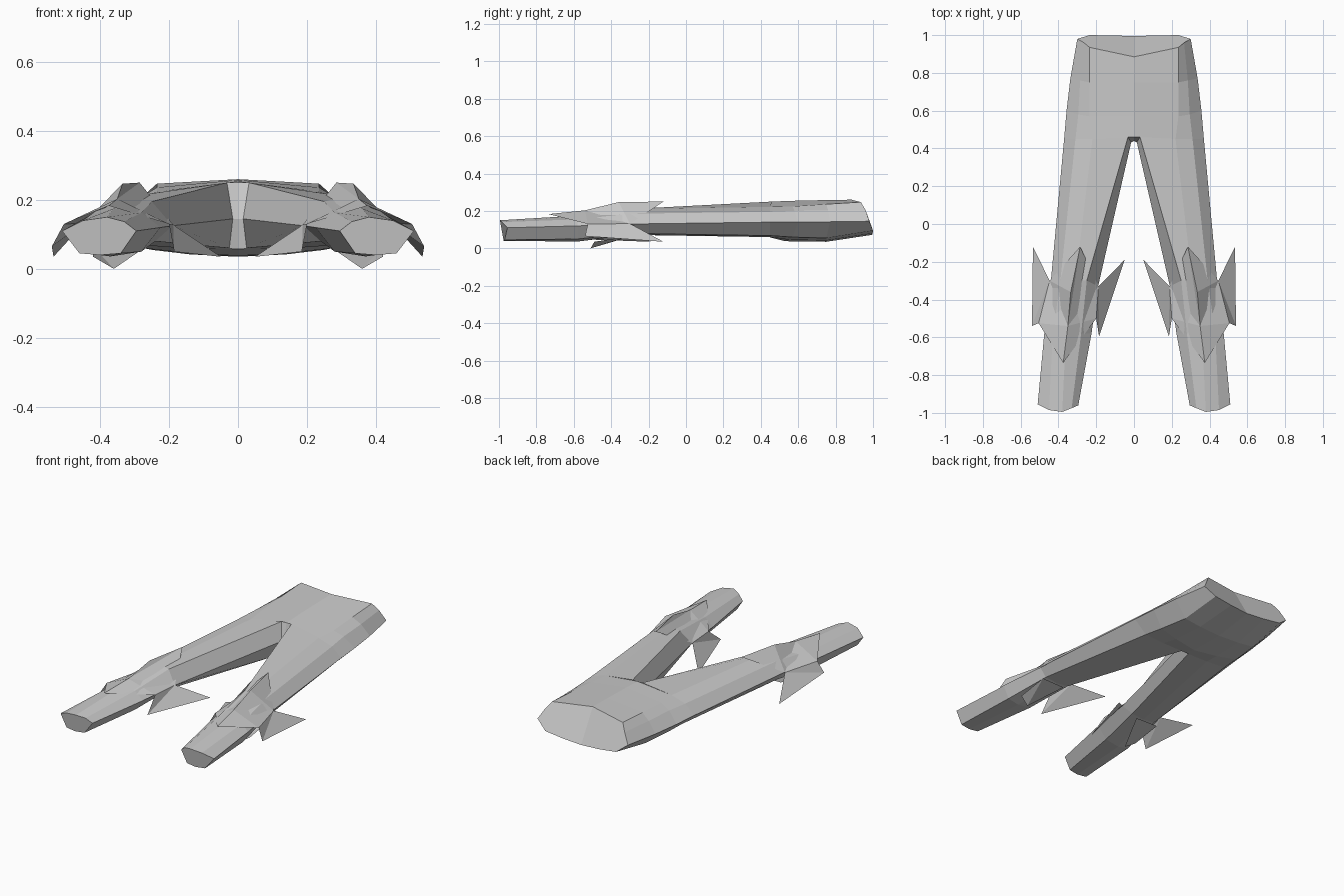
import bpy
import bmesh

cube = bpy.data.objects.get("Cube")
if cube:
    bpy.data.objects.remove(cube, do_unlink=True)

cloth = bpy.data.materials.new("light_grey")
cloth.use_nodes = True
grey = (0.6, 0.6, 0.6, 1.0)
cloth.diffuse_color = grey
cloth.node_tree.nodes["Principled BSDF"].inputs["Base Color"].default_value = grey


def finish(name, bm, recalc=True):
    """Turn a half-model bmesh into an object mirrored across x = 0."""
    bmesh.ops.remove_doubles(bm, verts=bm.verts, dist=0.0005)
    bmesh.ops.dissolve_degenerate(bm, edges=bm.edges, dist=0.0005)
    if recalc:
        bmesh.ops.recalc_face_normals(bm, faces=bm.faces)
    mesh = bpy.data.meshes.new(name)
    bm.to_mesh(mesh)
    bm.free()
    mesh.materials.append(cloth)
    obj = bpy.data.objects.new(name, mesh)
    bpy.context.collection.objects.link(obj)
    mirror = obj.modifiers.new("mirror", "MIRROR")
    mirror.use_clip = True
    return obj


def loft(bm, rings, closed):
    """Bridge neighbouring rings of points with quads."""
    loops = [[bm.verts.new(p) for p in ring] for ring in rings]
    for a, b in zip(loops, loops[1:]):
        n = len(a)
        for i in range(n if closed else n - 1):
            j = (i + 1) % n
            bm.faces.new((a[i], a[j], b[j], b[i]))
    return loops


# Half sections run: top centre, over the outer side, to bottom centre
waist = [(0, .885, .26), (.235, .935, .247), (.265, .96, .205), (.30, .98, .145),
         (.235, 1.0, .095), (.12, .998, .08), (0, .995, .072)]
hips = [(0, .75, .258), (.235, .75, .236), (.285, .76, .203), (.337, .77, .142),
        (.25, .75, .055), (.14, .75, .042), (0, .75, .035)]
seat = [(0, .57, .254), (.235, .57, .224), (.295, .58, .2), (.357, .60, .14),
        (.275, .57, .06), (.15, .55, .046), (0, .53, .038)]
fork = [(0, .46, .25), (.22, .45, .222), (.31, .45, .195), (.37, .45, .14),
        (.29, .45, .068), (.16, .45, .06), (0, .45, .058)]

# Closed leg sections add an inner seam point at the end
thigh = [(.032, .46, .25)] + fork[1:6] + [(.025, .45, .06), (.015, .432, .145)]
knee = [(.25, -.30, .195), (.31, -.30, .21), (.39, -.30, .185), (.44, -.30, .13),
        (.40, -.30, .08), (.32, -.30, .072), (.24, -.30, .08), (.19, -.33, .125)]
calf = [(.28, -.58, .163), (.36, -.58, .175), (.43, -.58, .155), (.475, -.58, .12),
        (.44, -.58, .05), (.37, -.58, .036), (.28, -.58, .05), (.225, -.58, .12)]
hem = [(.33, -.975, .137), (.38, -.995, .15), (.45, -.985, .14), (.51, -.955, .11),
       (.46, -.97, .045), (.40, -.975, .04), (.34, -.97, .045), (.295, -.96, .11)]

# Trousers: pelvis, crotch and legs in one skin
bm = bmesh.new()
pelvis = loft(bm, [waist, hips, seat, fork], False)
bm.faces.new(pelvis[0])
legs = loft(bm, [thigh, knee, calf, hem], True)
bm.faces.new(legs[-1])
top, bottom = pelvis[-1][0], pelvis[-1][-1]
mid = bm.verts.new((0, .44, .145))
first = legs[0]
bm.faces.new((top, first[0], first[7], mid))
bm.faces.new((mid, first[7], first[6], bottom))
bm.faces.new((top, first[1], first[0]))
bm.faces.new((bottom, first[6], first[5]))
finish("trousers", bm)

# Knee guards: faceted cap, swept side flaps and calf plate
P = {
    "apex": (.285, -.12, .25), "crown": (.335, -.36, .247), "ridge": (.35, -.54, .203),
    "tip": (.375, -.735, .183), "in_joint": (.188, -.33, .128), "in_front": (.20, -.50, .13),
    "out_joint": (.447, -.30, .132), "out_front": (.505, -.525, .13),
    "out_low": (.54, -.54, .065), "out_spike": (.535, -.12, .035),
    "in_low": (.185, -.595, .05), "in_spike": (.05, -.19, .035),
    "calf_in": (.27, -.30, .062), "calf_tip": (.36, -.51, 0.0),
    "calf_out": (.42, -.49, .035), "calf_back": (.42, -.30, .065),
}


def guard(name, faces):
    bm = bmesh.new()
    verts = {}
    for face in faces:
        for k in face.split():
            if k not in verts:
                verts[k] = bm.verts.new(P[k])
        bm.faces.new([verts[k] for k in face.split()])
    finish(name, bm, False)


guard("knee_caps", [
    "in_joint ridge apex", "apex ridge crown", "apex crown out_joint",
    "crown ridge out_joint", "out_joint ridge out_front", "out_front ridge tip",
    "tip ridge in_front", "in_front ridge in_joint"])
guard("outer_flaps", ["out_joint out_front out_low", "out_joint out_low out_spike"])
guard("inner_flaps", ["in_joint in_low in_front", "in_joint in_spike in_low"])
guard("calf_plates", ["calf_in calf_back calf_tip", "calf_tip calf_back calf_out"])
